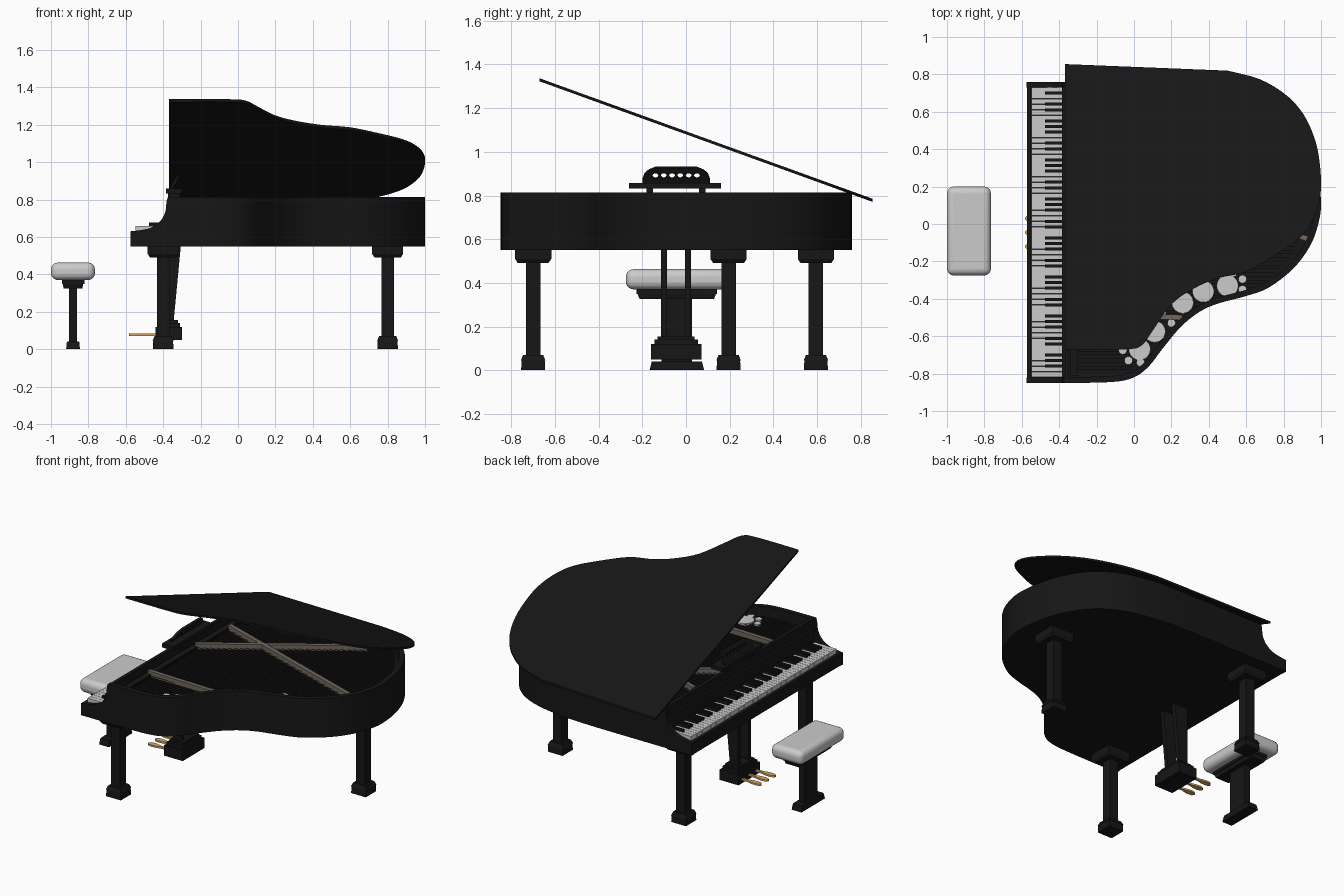
import bpy, bmesh, math
from mathutils import Matrix, Vector

if "Cube" in bpy.data.objects:
    bpy.data.objects.remove(bpy.data.objects["Cube"])


def material(name, rgb):
    m = bpy.data.materials.new(name)
    m.diffuse_color = (*rgb, 1)
    m.use_nodes = True
    m.node_tree.nodes["Principled BSDF"].inputs["Base Color"].default_value = m.diffuse_color
    return m


BLACK = material("black_lacquer", (0.008, 0.008, 0.008))
FRAME = material("iron_frame", (0.16, 0.14, 0.11))
BRASS = material("brass", (0.7, 0.4, 0.14))


def finish(name, bm, mat=None, bevel=0, segments=2):
    bmesh.ops.recalc_face_normals(bm, faces=bm.faces[:])
    for f in bm.faces:
        f.smooth = True
    me = bpy.data.meshes.new(name)
    bm.to_mesh(me)
    bm.free()
    me.set_sharp_from_angle(angle=math.radians(35))
    ob = bpy.data.objects.new(name, me)
    bpy.context.collection.objects.link(ob)
    if mat:
        me.materials.append(mat)
    if bevel:
        b = ob.modifiers.new("bevel", 'BEVEL')
        b.width, b.segments = bevel, segments
    return ob


def add_frustum(bm, x, y, z0, z1, lo, hi, hi_x=None):
    """Four-sided block; lo and hi are half sizes at bottom and top."""
    hx = x if hi_x is None else hi_x
    sq = [(-1, -1), (1, -1), (1, 1), (-1, 1)]
    v = [bm.verts.new((x + a * lo[0], y + b * lo[1], z0)) for a, b in sq]
    w = [bm.verts.new((hx + a * hi[0], y + b * hi[1], z1)) for a, b in sq]
    bm.faces.new(v)
    bm.faces.new(w)
    for i in range(4):
        j = (i + 1) % 4
        bm.faces.new((v[i], v[j], w[j], w[i]))


def boxes(name, items, mat=None, bevel=0, segments=2):
    """One object from (x0, x1, y0, y1, z0, z1) boxes."""
    bm = bmesh.new()
    for x0, x1, y0, y1, z0, z1 in items:
        h = ((x1 - x0) / 2, (y1 - y0) / 2)
        add_frustum(bm, (x0 + x1) / 2, (y0 + y1) / 2, z0, z1, h, h)
    return finish(name, bm, mat, bevel, segments)


def add_prism(bm, pts, lo, hi, axis='z'):
    put = (lambda a, b, h: (a, b, h)) if axis == 'z' else (lambda a, b, h: (a, h, b))
    v = [bm.verts.new(put(a, b, lo)) for a, b in pts]
    w = [bm.verts.new(put(a, b, hi)) for a, b in pts]
    bm.faces.new(v)
    top = bm.faces.new(w)
    for i in range(len(v)):
        j = (i + 1) % len(v)
        bm.faces.new((v[i], v[j], w[j], w[i]))
    return top


def spline(pts, n=4):
    """Smooth open path through the points."""
    p = [Vector(q) for q in pts]
    p = [p[0]] + p + [p[-1]]
    out = []
    for i in range(1, len(p) - 2):
        a, b, c, d = p[i - 1:i + 3]
        for k in range(n):
            t = k / n
            out.append(0.5 * (2 * b + (c - a) * t + (2 * a - 5 * b + 4 * c - d) * t * t
                              + (3 * b - a - 3 * c + d) * t ** 3))
    return out + [p[-1]]


# Case: curved outline with a recessed well for the strings
case = spline([(-.37, -.85), (-.12, -.845), (0, -.82), (.08, -.76), (.15, -.67), (.25, -.55),
               (.35, -.47), (.45, -.425), (.6, -.385), (.72, -.34), (.85, -.24), (.94, -.12),
               (.985, .0), (1, .12), (.975, .3), (.91, .47), (.81, .6), (.66, .69),
               (.45, .74), (.2, .758), (-.37, .76)])
bm = bmesh.new()
top = add_prism(bm, case, .55, .813)
bmesh.ops.recalc_face_normals(bm, faces=bm.faces[:])
bmesh.ops.inset_individual(bm, faces=[top], thickness=.032)
well = bmesh.ops.extrude_discrete_faces(bm, faces=[top])['faces'][0]
bmesh.ops.translate(bm, verts=well.verts[:], vec=(0, 0, -.07))
finish("case", bm, BLACK)

# Propped lid: outline seen from above, sheared onto the sloping plane
lid = spline([(-.37, -.67), (-.05, -.67), (.04, -.65), (.1, -.57), (.2, -.43), (.32, -.345),
              (.45, -.29), (.6, -.255), (.75, -.17), (.88, -.08), (.95, .01), (.99, .12),
              (1, .23), (.985, .38), (.95, .5), (.89, .61), (.8, .7), (.67, .775),
              (.5, .82)]) + [Vector((-.37, .855))]
bm = bmesh.new()
add_prism(bm, lid, -.007, .007)
for v in bm.verts:
    v.co.z += .812 + .362 * (.76 - v.co.y)
finish("lid", bm, BLACK)

# Key bed, key slip and fallboard
boxes("key_bed", [(-.57, -.36, -.84, .75, .55, .61), (-.572, -.551, -.84, .75, .55, .632),
                  (-.385, -.36, -.84, .75, .60, .75)], BLACK)

# Curved cheeks at both ends of the keyboard
cheek = [(-.365, .55), (-.575, .55), (-.575, .63)] + spline(
    [(-.53, .635), (-.47, .648), (-.42, .68), (-.39, .73), (-.382, .79), (-.375, .813)]) + [(-.365, .813)]
bm = bmesh.new()
add_prism(bm, cheek, -.85, -.82, 'y')
add_prism(bm, cheek, .73, .76, 'y')
finish("cheeks", bm, BLACK)

# Keys: 52 white, bass at +y, with the usual black pattern
pitch = 1.55 / 52
edge = [.73 - i * pitch for i in range(53)]
boxes("white_keys", [(-.549, -.38, edge[i + 1] + .0008, edge[i] - .0008, .61, .66) for i in range(52)])
boxes("black_keys", [(-.475, -.38, edge[i + 1] - .008, edge[i + 1] + .008, .64, .677)
                     for i in range(51) if i % 7 in (0, 2, 3, 5, 6)], BLACK)


# Strings running from the pin block to the inside of the rim
def reach(y):
    hits = [a.x + (b.x - a.x) * (y - a.y) / (b.y - a.y) for a, b in zip(case, case[1:])
            if (a.y <= y) != (b.y <= y)]
    return max(hits, default=0) - .07


ys = [-.78 + .02 * i for i in range(75)]
boxes("strings", [(-.3, reach(y), y - .0012, y + .0012, .753, .7555) for y in ys], BLACK)
boxes("pin_block", [(-.34, -.3, -.81, .72, .74, .762)], BLACK)

# Frame struts over the strings
bm = bmesh.new()
for a, b in [((-.3, .34), (.93, -.08)), ((-.32, 0), (.56, .58)), ((-.33, -.48), (.26, -.5))]:
    a, b = Vector(a), Vector(b)
    d = (b - a).normalized() * .014
    n = Vector((-d.y, d.x))
    add_prism(bm, [a - n, b - n, b + n, a + n], .742, .78)
finish("frame_struts", bm, FRAME)

# Pale round openings along the bent side
bm = bmesh.new()
holes = [(x, y, .058) for x, y in [(.03, -.67), (.11, -.575), (.26, -.42), (.37, -.36), (.5, -.33)]]
holes += [(x, y, .022) for x, y in [(-.06, -.675), (-.03, -.73), (.035, -.74), (.15, -.47),
                                    (.2, -.53), (.53, -.26), (.58, -.295), (.58, -.35)]]
for x, y, r in holes:
    bmesh.ops.create_cone(bm, cap_ends=True, segments=24, radius1=r, radius2=r, depth=.02,
                          matrix=Matrix.Translation((x, y, .748)))
finish("sound_openings", bm)

# Music desk: shelf on feet, with a pierced arched board leaning back
boxes("desk_shelf", [(-.385, -.3, -.26, .16, .832, .858), (-.375, -.31, -.18, -.15, .81, .835),
                     (-.375, -.31, .06, .09, .81, .835)], BLACK)
cu = bpy.data.curves.new("desk_board", 'CURVE')
cu.dimensions, cu.fill_mode, cu.extrude = '2D', 'BOTH', .007
half = [(.155, -.005), (.155, .02), (.145, .05), (.125, .07), (.095, .084)]
loops = [half + [(-a, b) for a, b in reversed(half)]]
for i in range(6):
    c = (i - 2.5) * .038
    loops.append([(c + .014 * math.cos(k * math.pi / 8), .042 + .015 * math.sin(k * math.pi / 8))
                  for k in range(16)])
for loop in loops:
    s = cu.splines.new('POLY')
    s.points.add(len(loop) - 1)
    for p, (a, b) in zip(s.points, loop):
        p.co = (a, b, 0, 1)
    s.use_cyclic_u = True
cu.materials.append(BLACK)
board = bpy.data.objects.new("desk_board", cu)
bpy.context.collection.objects.link(board)
t = math.radians(30)
board.matrix_world = Matrix(((0, math.sin(t), math.cos(t), -.36), (1, 0, 0, -.045),
                             (0, math.cos(t), -math.sin(t), .856), (0, 0, 0, 1)))

# Three square legs with stepped feet and chamfered capitals
for name, x, y in [("treble_leg", -.4, -.7), ("bass_leg", -.4, .595), ("tail_leg", .8, .195)]:
    bm = bmesh.new()
    for z0, z1, lo, hi in [(0, .045, .055, .053), (.045, .07, .056, .046), (.07, .5, .033, .033),
                           (.49, .51, .07, .083), (.51, .555, .083, .083)]:
        add_frustum(bm, x, y, z0, z1, (lo, lo), (hi, hi))
    finish(name, bm, BLACK)

# Pedal lyre: tapering posts and stepped box
bm = bmesh.new()
for y in (-.1, .01):
    add_frustum(bm, -.375, y, .14, .56, (.03, .014), (.05, .014), -.355)
for z0, z1, hx, hy in [(.05, .12, .07, .115), (.12, .14, .06, .1), (.14, .155, .05, .085)]:
    add_frustum(bm, -.37, -.045, z0, z1, (hx, hy), (hx, hy))
finish("pedal_lyre", bm, BLACK)

# Three brass pedals with wide rounded toes
bm = bmesh.new()
side = [(-.42, .007), (-.49, .008), (-.52, .016), (-.55, .018), (-.572, .014), (-.582, .005)]
for y in (-.12, -.045, .03):
    add_prism(bm, [(a, y + b) for a, b in side] + [(a, y - b) for a, b in reversed(side)], .072, .084)
finish("pedals", bm, BRASS)

# Bench: padded seat on a single panel support
boxes("bench_seat", [(-1, -.765, -.275, .2, .37, .463)], None, .036, 5)
bm = bmesh.new()
for z0, z1, lo, hi in [(0, .04, (.037, .125), (.033, .115)), (.04, .33, (.021, .07), (.021, .07)),
                       (.325, .35, (.05, .17), (.055, .18)), (.35, .372, (.06, .185), (.06, .185))]:
    add_frustum(bm, -.882, -.042, z0, z1, lo, hi)
finish("bench_support", bm, BLACK)
